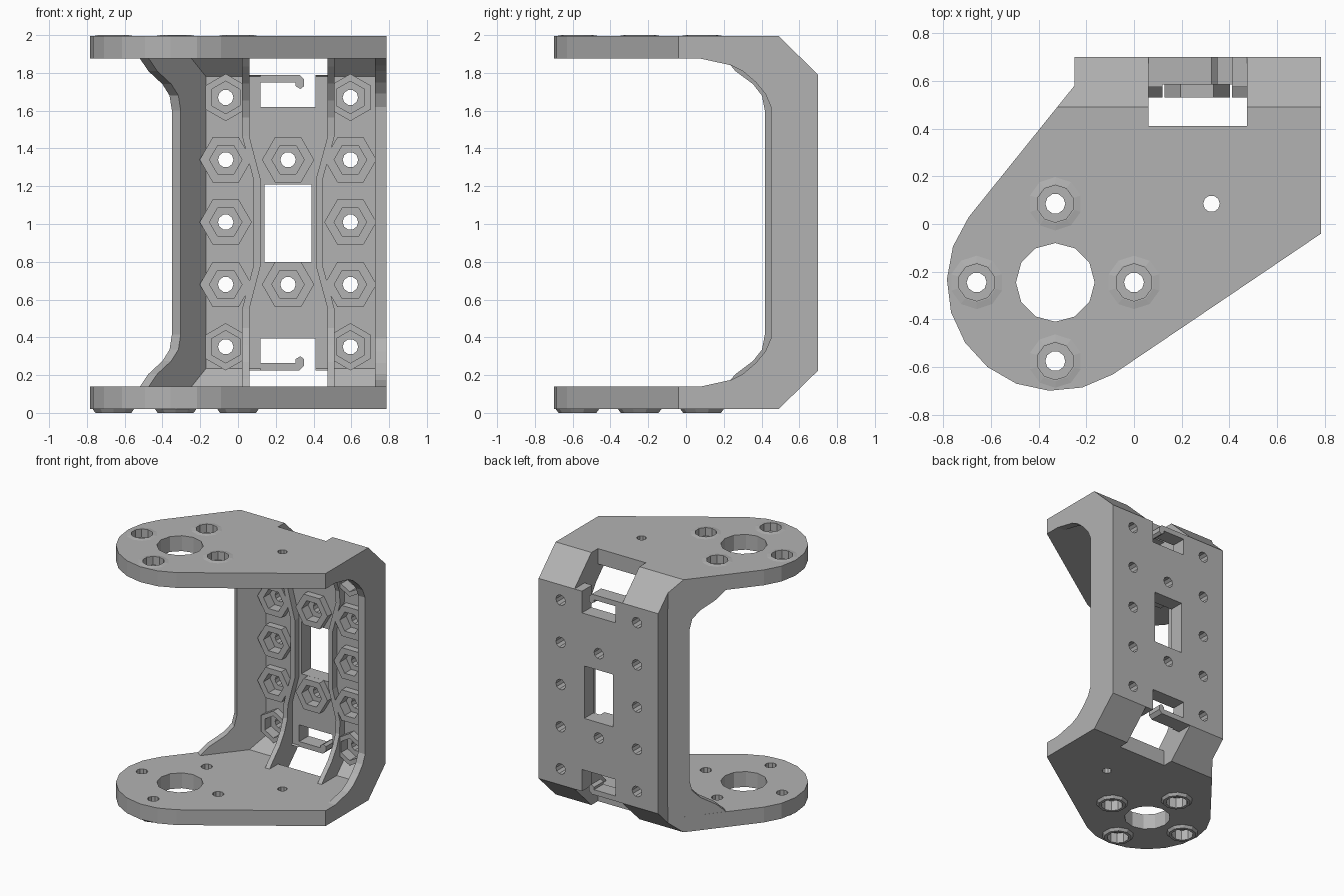
import bpy, bmesh, math
from mathutils import Vector, Matrix

if "Cube" in bpy.data.objects:
    bpy.data.objects.remove(bpy.data.objects["Cube"], do_unlink=True)

grey = bpy.data.materials.new("plain grey")
grey.use_nodes = True
colour = (0.45, 0.45, 0.45, 1)
grey.diffuse_color = colour
grey.node_tree.nodes["Principled BSDF"].inputs["Base Color"].default_value = colour

TOP, BOTTOM = 1.995, 0.02
SUM = TOP + BOTTOM          # mirror of height z is SUM - z


def finish(name, bm):
    bmesh.ops.recalc_face_normals(bm, faces=bm.faces)
    me = bpy.data.meshes.new(name)
    bm.to_mesh(me)
    bm.free()
    me.materials.append(grey)
    ob = bpy.data.objects.new(name, me)
    bpy.context.collection.objects.link(ob)
    return ob


def prism(name, points, place, lo, hi):
    """Extrude a 2D outline; place(a, b, t) gives the 3D position."""
    bm = bmesh.new()
    rings = [[bm.verts.new(place(a, b, t)) for a, b in points] for t in (lo, hi)]
    bm.faces.new(rings[0])
    bm.faces.new(rings[1])
    for i in range(len(points)):
        j = (i + 1) % len(points)
        bm.faces.new((rings[0][i], rings[0][j], rings[1][j], rings[1][i]))
    return finish(name, bm)


def along_x(a, b, t): return (t, a, b)
def along_y(a, b, t): return (a, t, b)
def along_z(a, b, t): return (a, b, t)


def circle(x, y, r, n, start=0, sweep=360):
    count = n if sweep == 360 else n + 1
    angles = [math.radians(start + sweep * i / n) for i in range(count)]
    return [(x + r * math.cos(a), y + r * math.sin(a)) for a in angles]


def rect(x0, x1, y0, y1):
    return [(x0, y0), (x1, y0), (x1, y1), (x0, y1)]


def combine(ob, tool, operation):
    mod = ob.modifiers.new(operation, "BOOLEAN")
    mod.operation, mod.solver, mod.object = operation, "EXACT", tool
    bpy.context.view_layer.update()
    graph = bpy.context.evaluated_depsgraph_get()
    me = bpy.data.meshes.new_from_object(ob.evaluated_get(graph))
    ob.modifiers.clear()
    ob.data = me
    bpy.data.objects.remove(tool, do_unlink=True)


def cut(ob, points, place, lo, hi):
    combine(ob, prism("cutter", points, place, lo, hi), "DIFFERENCE")


def mirrored(half):
    return half + [(a, SUM - b) for a, b in reversed(half)]


# C-shaped body: side profile trimmed by the plan outline
side = mirrored([(-0.9, TOP), (0.49, TOP), (0.70, 1.79)])
inner = mirrored([(-0.9, 1.875), (0.49, 1.875), (0.585, 1.78)])
body = prism("bracket_body", side + inner[::-1], along_x, -1, 1)
plan = [(0.785, 0.70), (0.785, -0.04)]
plan += circle(-0.33, -0.245, 0.455, 9, -58, -159)
plan += [(-0.25, 0.58), (-0.25, 0.70)]
combine(body, prism("plan", plan, along_z, -0.5, 2.5), "INTERSECT")

# Hexagonal nut bosses on the inside of the back wall
rows = (0.35, 0.68, 1.01, 1.34, 1.67)
nuts = [(x, z) for x in (-0.065, 0.595) for z in rows] + [(0.265, rows[1]), (0.265, rows[3])]


def hexagon(x, z, r):
    return circle(x, z, r, 6, 30 if z in (rows[0], rows[4]) else 0)


for x, z in nuts:
    r = 0.125 if z in (rows[0], rows[4]) else 0.138
    combine(body, prism("boss", hexagon(x, z, r), along_y, 0.53, 0.62), "UNION")
for x, z in nuts:
    cut(body, hexagon(x, z, 0.086), along_y, 0.4, 0.61)
    cut(body, circle(x, z, 0.041, 10), along_y, 0.5, 0.8)

# Openings in the back wall and corners
cut(body, rect(0.14, 0.39, 0.80, 1.21), along_y, 0.4, 0.8)
for lo, hi, w0, w1 in ((1.79, 2.2, 1.62, 1.85), (-0.2, SUM - 1.79, SUM - 1.85, SUM - 1.62)):
    cut(body, rect(0.06, 0.475, 0.41, 0.9), along_z, lo, hi)
    cut(body, rect(0.12, 0.41, w0, w1), along_y, 0.5, 0.8)

# Bearing holes and screw collars in both plates
cut(body, circle(-0.33, -0.245, 0.165, 12), along_z, -0.5, 2.5)
cut(body, circle(0.325, 0.085, 0.035, 10), along_z, -0.5, 2.5)
screws = circle(-0.33, -0.245, 0.33, 4)


def collar(name, x, y, z0, z1, r0, r1):
    """Shallow tapered ring round a screw hole."""
    bm = bmesh.new()
    rings = []
    for r, z in ((r0, z0), (r1, z1), (0.078, z1), (0.078, z0)):
        rings.append([bm.verts.new((a, b, z)) for a, b in circle(x, y, r, 10, 18)])
    for k in range(4):
        p, q = rings[k], rings[(k + 1) % 4]
        for i in range(10):
            j = (i + 1) % 10
            bm.faces.new((p[i], p[j], q[j], q[i]))
    return finish(name, bm)


for i, (x, y) in enumerate(screws):
    cut(body, circle(x, y, 0.042, 10), along_z, -0.5, 2.5)
    cut(body, circle(x, y, 0.078, 10, 18), along_z, TOP - 0.06, 2.5)
    cut(body, circle(x, y, 0.078, 10, 18), along_z, -0.5, BOTTOM + 0.06)
    collar(f"top_collar_{i + 1}", x, y, TOP, 2.0, 0.112, 0.084)
    collar(f"bottom_collar_{i + 1}", x, y, BOTTOM, 0.0, 0.115, 0.10)

# Left flange, straight along the side
front = [(0.08, 1.875), (0.24, 1.84), (0.30, 1.81), (0.37, 1.75), (0.42, 1.69), (0.45, 1.62)]
edge = mirrored([(0.50, 1.93)] + [(0.08, 1.90)] + front)
back = mirrored([(0.55, 1.93), (0.65, 1.83)])
prism("left_flange", edge + back[::-1], along_x, 0.725, 0.785)

# Right flange, following the slanted side
corner, run = Vector((-0.25, 0.58)), Vector((-0.44, -0.55)).normalized()
inward = Vector((-run.y, run.x))


def along_slant(a, b, t):
    p = corner + run * a + inward * t
    return (p.x, p.y, b)


foot = [(-0.08, 1.82), (0.0, 1.90), (0.43, 1.90), (0.43, 1.875), (0.36, 1.81),
        (0.24, 1.74), (0.18, 1.68), (0.16, 1.60)]
outline = mirrored(foot)
prism("right_flange", outline, along_slant, 0, 0.06)


# Two curved ribs that waist in around the centre window
def rib(name, x_end, x_mid, width):
    half = [(0.10, 0, 0.27), (0.18, 0, 0.34), (0.27, 0, 0.43), (0.36, 0, 0.49),
            (0.45, 0, 0.525), (0.55, 0, 0.53), (0.78, 1, 0.53)]
    stations = half + [(SUM - z, k, y) for z, k, y in reversed(half)]
    bm = bmesh.new()
    rings = []
    for z, k, y in stations:
        x = x_mid if k else x_end
        yb = min(0.62, 0.43 + min(z, SUM - z))
        rings.append([bm.verts.new((a, b, z)) for a, b in rect(x, x + width, y, yb)])
    for p, q in zip(rings, rings[1:]):
        for i in range(4):
            j = (i + 1) % 4
            bm.faces.new((p[i], p[j], q[j], q[i]))
    bm.faces.new(rings[0])
    bm.faces.new(rings[-1])
    return finish(name, bm)


rib("right_rib", 0.022, 0.082, 0.038)
rib("left_rib", 0.475, 0.412, 0.036)

# Cable hooks across the upper and lower windows
hook = [(0.10, 1.79), (0.325, 1.79), (0.35, 1.765), (0.35, 1.73), (0.33, 1.715),
        (0.305, 1.73), (0.305, 1.75), (0.10, 1.75)]
prism("upper_hook", hook, along_y, 0.585, 0.70)
prism("lower_hook", [(a, SUM - b) for a, b in hook], along_y, 0.585, 0.70)
